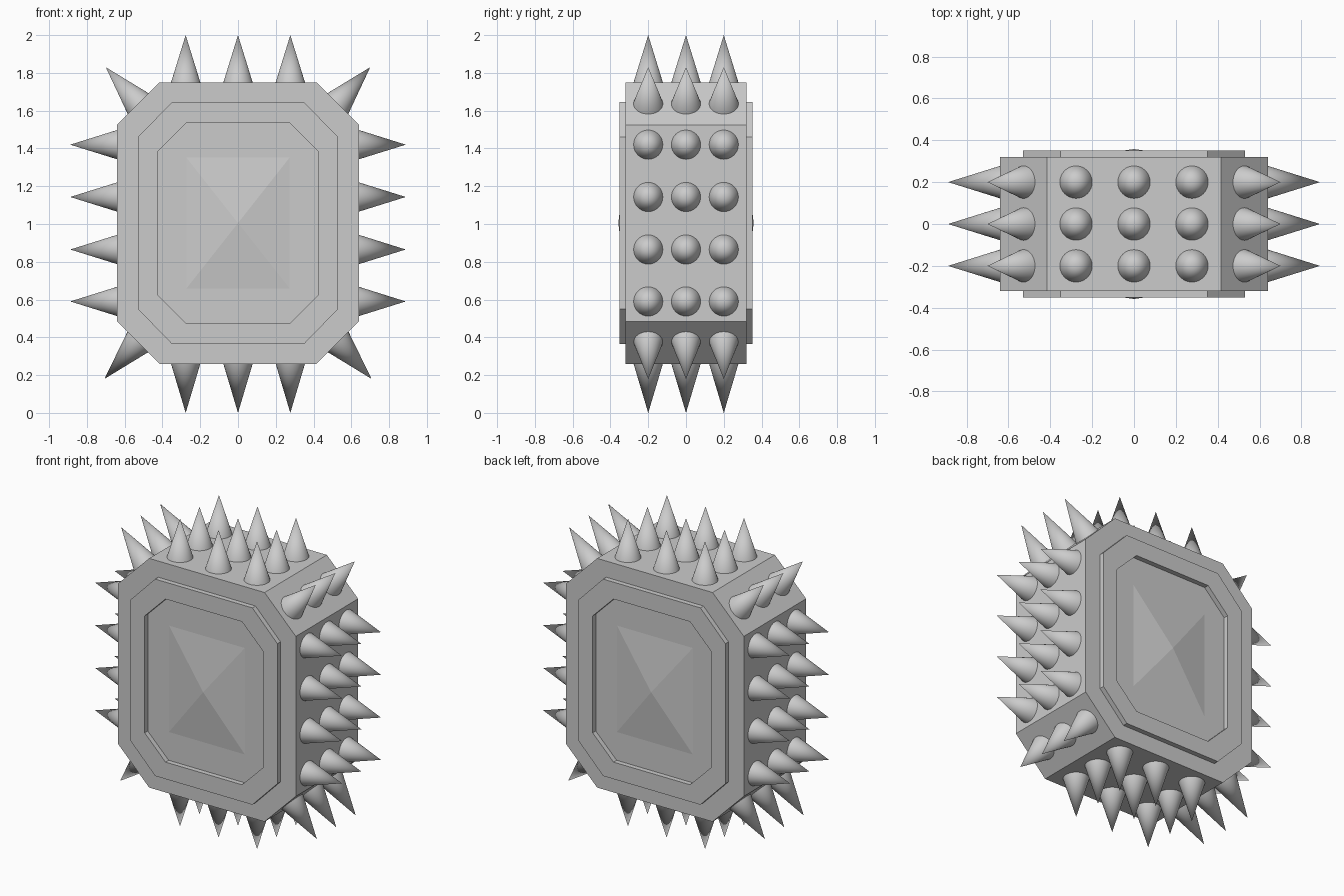
import bpy, bmesh
from mathutils import Vector

if "Cube" in bpy.data.objects:
    bpy.data.objects.remove(bpy.data.objects["Cube"])


def make_object(name, bm):
    bmesh.ops.recalc_face_normals(bm, faces=bm.faces)
    mesh = bpy.data.meshes.new(name)
    bm.to_mesh(mesh)
    bm.free()
    ob = bpy.data.objects.new(name, mesh)
    bpy.context.collection.objects.link(ob)
    return ob


def octagon(hx, z0, z1, cx, cz):
    """Chamfered rectangle outline in the x-z plane."""
    return [(hx, z0 + cz), (hx, z1 - cz), (hx - cx, z1), (cx - hx, z1),
            (-hx, z1 - cz), (-hx, z0 + cz), (cx - hx, z0), (hx - cx, z0)]


def loft(bm, loops, closed=False):
    """Bridge successive (outline, y) loops; cap the ends unless closed."""
    rings = [[bm.verts.new((x, y, z)) for x, z in pts] for pts, y in loops]
    pairs = list(zip(rings, rings[1:]))
    if closed:
        pairs.append((rings[-1], rings[0]))
    else:
        bm.faces.new(rings[0])
        bm.faces.new(rings[-1])
    n = len(rings[0])
    for a, b in pairs:
        for i in range(n):
            j = (i + 1) % n
            bm.faces.new((a[i], a[j], b[j], b[i]))


# chamfered block
body = octagon(0.64, 0.26, 1.75, 0.225, 0.225)
bm = bmesh.new()
loft(bm, [(body, -0.32), (body, 0.32)])
make_object("body", bm)

# raised frame and shallow pyramid on front and back
outer = octagon(0.53, 0.365, 1.645, 0.18, 0.185)
inner = octagon(0.425, 0.475, 1.535, 0.15, 0.15)
for side, s in (("front", -1), ("back", 1)):
    bm = bmesh.new()
    loft(bm, [(outer, s * 0.31), (outer, s * 0.352),
              (inner, s * 0.352), (inner, s * 0.31)], closed=True)
    make_object(side + "_frame", bm)

    bm = bmesh.new()
    base = [bm.verts.new((x, s * 0.319, z)) for x, z in
            ((-0.28, 0.65), (0.28, 0.65), (0.28, 1.36), (-0.28, 1.36))]
    tip = bm.verts.new((0, s * 0.358, 1.005))
    bm.faces.new(base)
    for i in range(4):
        bm.faces.new((base[i], base[(i + 1) % 4], tip))
    make_object(side + "_pyramid", bm)


def spike_rows(name, pairs):
    """Three cones deep for each (base, tip) pair given in x-z."""
    bm = bmesh.new()
    for b, t in pairs:
        axis = Vector((t[0] - b[0], 0, t[1] - b[1]))
        rot = axis.to_track_quat('Z', 'Y').to_matrix().to_4x4()
        for y in (-0.2, 0, 0.2):
            m = rot.copy()
            m.translation = Vector((b[0], y, b[1])) + axis / 2
            bmesh.ops.create_cone(bm, cap_ends=True, segments=32, radius1=0.079,
                                  radius2=0, depth=axis.length, matrix=m)
    bmesh.ops.remove_doubles(bm, verts=bm.verts, dist=1e-5)
    ob = make_object(name, bm)
    bpy.ops.object.select_all(action='DESELECT')
    ob.select_set(True)
    bpy.context.view_layer.objects.active = ob
    bpy.ops.object.shade_smooth_by_angle()


# spikes around the rim
columns = (-0.277, 0, 0.277)
levels = (0.59, 0.865, 1.143, 1.42)
spike_rows("top_spikes", [((x, 1.745), (x, 2.0)) for x in columns])
spike_rows("bottom_spikes", [((x, 0.265), (x, 0.0)) for x in columns])
for side, s in (("left", -1), ("right", 1)):
    spike_rows(side + "_spikes", [((s * 0.635, z), (s * 0.888, z)) for z in levels])
    spike_rows(side + "_corner_spikes", [((s * 0.525, 1.635), (s * 0.70, 1.83)),
                                         ((s * 0.525, 0.38), (s * 0.707, 0.18))])
